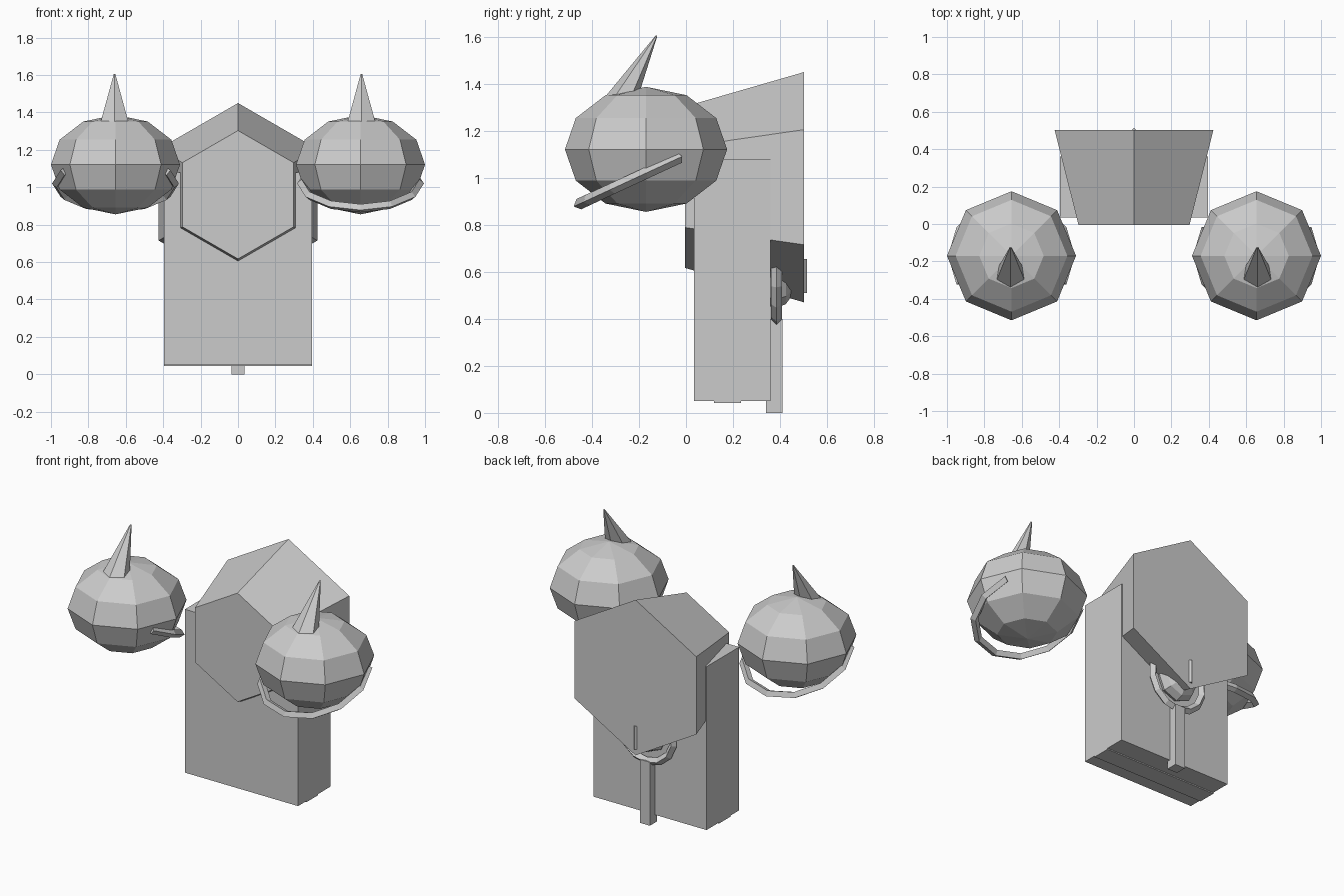
import bpy, bmesh
from math import sin, cos, pi, radians
from mathutils import Vector, Matrix

if "Cube" in bpy.data.objects:
    bpy.data.objects.remove(bpy.data.objects["Cube"])


def finish(name, bm):
    bmesh.ops.recalc_face_normals(bm, faces=bm.faces)
    me = bpy.data.meshes.new(name)
    bm.to_mesh(me)
    bm.free()
    ob = bpy.data.objects.new(name, me)
    bpy.context.collection.objects.link(ob)
    return ob


def skin(name, rings):
    """Bridge a list of equal point rings and cap both ends."""
    bm = bmesh.new()
    vs = [[bm.verts.new(p) for p in r] for r in rings]
    n = len(vs[0])
    for a, b in zip(vs, vs[1:]):
        for i in range(n):
            j = (i + 1) % n
            bm.faces.new((a[i], a[j], b[j], b[i]))
    bm.faces.new(vs[0])
    bm.faces.new(vs[-1])
    return finish(name, bm)


def box(name, lo, hi):
    (x0, y0, z0), (x1, y1, z1) = lo, hi
    return skin(name, [[(x0, y0, z), (x1, y0, z), (x1, y1, z), (x0, y1, z)] for z in (z0, z1)])


def ball(name, loc, scale, rot=Matrix()):
    bm = bmesh.new()
    bmesh.ops.create_uvsphere(bm, u_segments=8, v_segments=6, radius=1)
    bm.transform(Matrix.Translation(loc) @ rot @ Matrix.Diagonal((*scale, 1)))
    return finish(name, bm)


def arc(name, matrix, radius, tube, sweep=240, steps=8):
    """Diamond-section partial ring, centred on local -Y."""
    rings = []
    for i in range(steps + 1):
        a = radians(-90 - sweep / 2 + sweep * i / steps)
        ring = []
        for k in range(4):
            r = radius + tube * cos(k * pi / 2)
            ring.append(matrix @ Vector((r * cos(a), r * sin(a), tube * sin(k * pi / 2))))
        rings.append(ring)
    return skin(name, rings)


def spike(name, tip, lean, length, rx, ry, tip_scale=0.04):
    """Six-sided spike leaning back, one edge facing the front."""
    m = Matrix.Translation(tip) @ Matrix.Rotation(-lean, 4, 'X')
    rings = []
    for z, s in ((-length, 1), (0, tip_scale)):
        rings.append([m @ Vector((rx * s * sin(k * pi / 3), -ry * s * cos(k * pi / 3), z))
                      for k in range(6)])
    return skin(name, rings)


# body block and its shallow base strip
box("body", (-.395, .035, .05), (.395, .36, 1.08))
box("base_strip", (-.395, .12, .043), (.395, .235, .06))


# hexagonal housing, wider at the back
def hexagon(r, y):
    return [(r * sin(k * pi / 3), y, .96 + r * cos(k * pi / 3)) for k in range(6)]


skin("hex_housing", [hexagon(.343, -.005), hexagon(.49, .503)])

# side orbs with spikes and cradles; the left cradle is turned to the rear
for side, x, turn in (("left", -.655, pi), ("right", .655, 0)):
    ball(side + "_orb", (x, -.17, 1.121), (.345, .345, .266))
    spike(side + "_spike", (x + .005 * (1 if x > 0 else -1), -.125, 1.605), radians(28.5), .42, .115, .085)
    m = (Matrix.Translation((x, -.17, 1.02)) @ Matrix.Rotation(turn, 4, 'Z')
         @ Matrix.Rotation(radians(24.8), 4, 'X'))
    arc(side + "_cradle", m, .315, .024)

# rear stem, cradle, small orb and pin
box("rear_stem", (-.035, .34, 0), (.035, .41, .40))
arc("rear_cradle", Matrix.Translation((0, .385, .575)) @ Matrix.Rotation(pi / 2, 4, 'X'), .185, .024, 210, 8)
ball("rear_orb", (0, .38, .575), (.13, .13, .09), Matrix.Rotation(pi / 2, 4, 'X'))
skin("rear_pin", [[(.015, .5, z), (0, .515, z), (-.015, .5, z), (0, .485, z)] for z in (.51, .655)])
